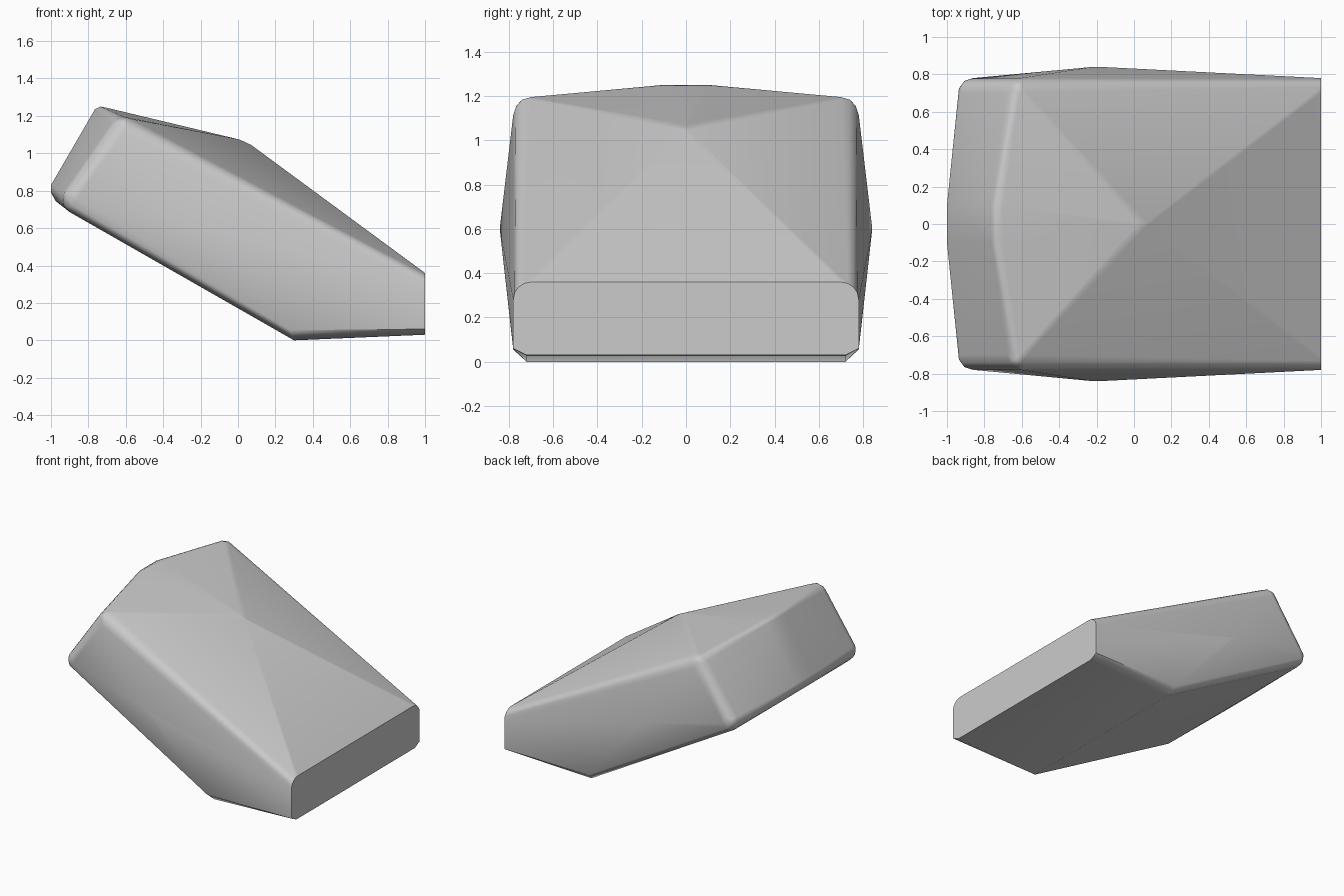
import bpy, bmesh, math
from mathutils import Vector

cube = bpy.data.objects.get("Cube")
if cube:
    bpy.data.objects.remove(cube, do_unlink=True)


def make_material(name, rgb):
    mat = bpy.data.materials.new(name)
    mat.use_nodes = True
    mat.diffuse_color = (*rgb, 1)
    mat.node_tree.nodes["Principled BSDF"].inputs["Base Color"].default_value = (*rgb, 1)
    return mat


bm = bmesh.new()


def add_mirrored(points):
    for x, y, z in points:
        for side in (1, -1):
            bm.verts.new((x, side * y, z))


# Flat cut end with rounded upper corners
add_mirrored([(1, 0.72, 0.03), (1, 0.78, 0.06)])
for step in range(5):
    a = math.radians(22.5 * step)
    add_mirrored([(1, 0.70 + 0.08 * math.cos(a), 0.28 + 0.08 * math.sin(a))])

# Crease of the underside, with its chamfered ends
add_mirrored([(0.30, 0.72, 0), (0.28, 0.78, 0.055)])

# Rounded corners of the raised end
for centre in ((-0.61, 0.70, 1.115), (-0.86, 0.70, 0.755)):
    for side in (1, -1):
        ball = bmesh.ops.create_icosphere(bm, subdivisions=2, radius=0.08)["verts"]
        bmesh.ops.translate(bm, verts=ball, vec=Vector((centre[0], side * centre[1], centre[2])))

# Softened ridge down the middle of the raised end
ridge = [(-0.70, 1.243), (-0.735, 1.25), (-0.765, 1.235),
         (-1.0, 0.83), (-1.0, 0.79), (-0.975, 0.745), (-0.92, 0.697)]
add_mirrored([(x, 0.10, z) for x, z in ridge])

# Shallow peaks on the upper face and on both sides
add_mirrored([(0.01, 0.01, 1.073), (0.07, 0.01, 1.045)])
add_mirrored([(-0.22, 0.84, 0.61), (-0.18, 0.84, 0.59)])

# Wrap a skin around all points and merge coplanar faces
hull = bmesh.ops.convex_hull(bm, input=bm.verts[:])
loose = {v for v in hull["geom_interior"] + hull["geom_unused"]
         if isinstance(v, bmesh.types.BMVert) and v.is_valid}
bmesh.ops.delete(bm, geom=list(loose), context='VERTS')
# The corner balls leave faces inside the skin: wrap once more from points only
points = [v.co.copy() for v in bm.verts]
bm.free()
bm = bmesh.new()
for p in points:
    bm.verts.new(p)
hull = bmesh.ops.convex_hull(bm, input=bm.verts[:])
bmesh.ops.delete(bm, geom=[v for v in bm.verts if not v.link_faces], context='VERTS')
bmesh.ops.dissolve_limit(bm, angle_limit=math.radians(1), verts=bm.verts[:], edges=bm.edges[:])
bmesh.ops.recalc_face_normals(bm, faces=bm.faces[:])

mesh = bpy.data.meshes.new("faceted_block")
bm.to_mesh(mesh)
bm.free()
block = bpy.data.objects.new("faceted_block", mesh)
bpy.context.collection.objects.link(block)
mesh.materials.append(make_material("plain grey", (0.6, 0.6, 0.6)))

# Smooth bevels with flat-looking large faces
bpy.ops.object.select_all(action='DESELECT')
block.select_set(True)
bpy.context.view_layer.objects.active = block
bpy.ops.object.shade_smooth_by_angle(angle=math.radians(35))
weighted = block.modifiers.new("flat_faces", 'WEIGHTED_NORMAL')
weighted.keep_sharp = True
